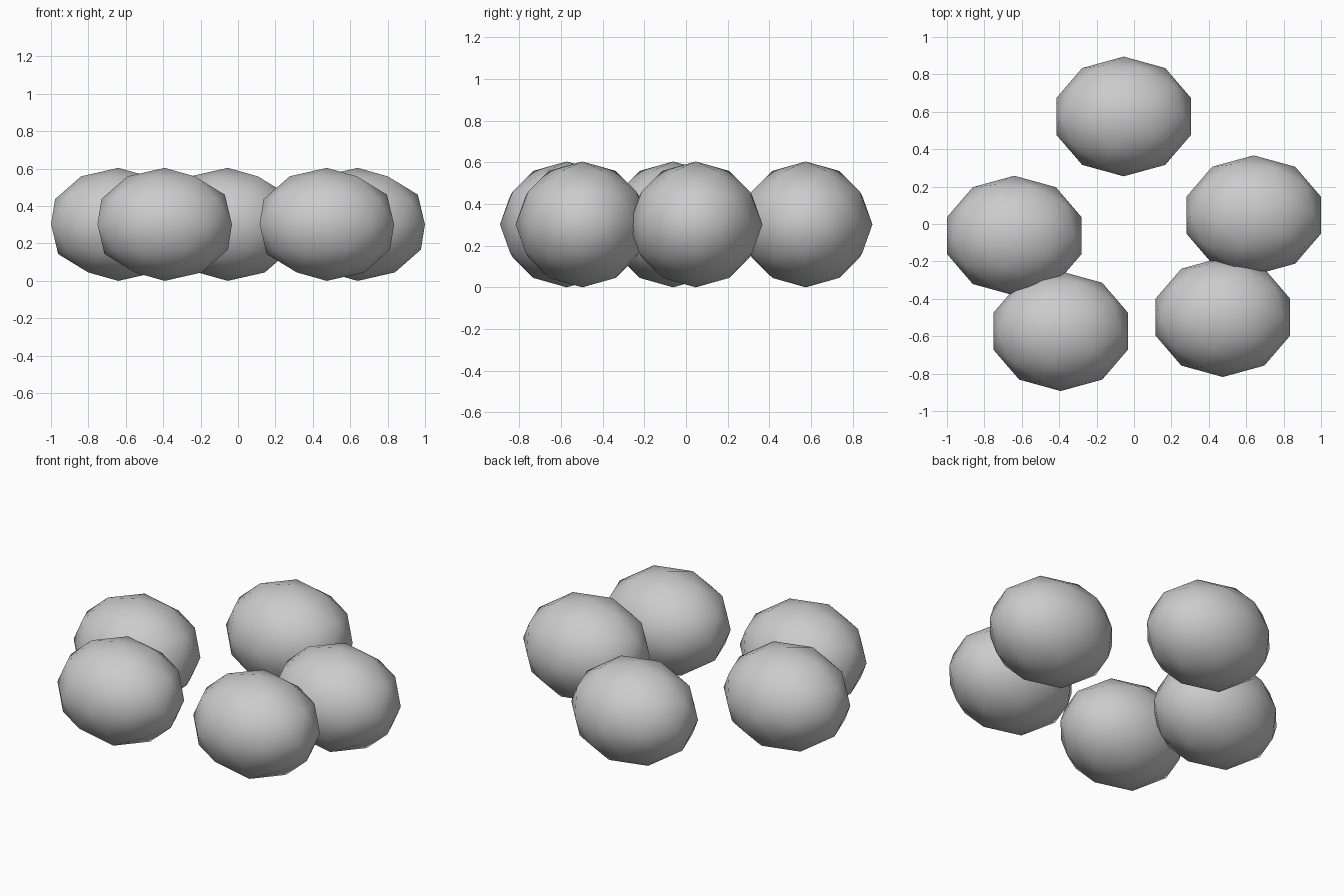
import bpy
import math

cube = bpy.data.objects.get("Cube")
if cube:
    bpy.data.objects.remove(cube, do_unlink=True)

# Plain grey stone
grey = bpy.data.materials.new("stone_grey")
grey.use_nodes = True
color = (0.6, 0.6, 0.6, 1.0)
grey.diffuse_color = color
grey.node_tree.nodes["Principled BSDF"].inputs["Base Color"].default_value = color

RADII = (0.378, 0.32, 0.302)


def add_stone(name, x, y):
    """Flattened low-poly ball resting on the ground."""
    bpy.ops.mesh.primitive_ico_sphere_add(subdivisions=2, radius=1, location=(x, y, RADII[2]))
    stone = bpy.context.object
    stone.name = name
    stone.scale = RADII
    stone.rotation_euler.z = math.pi
    stone.data.materials.append(grey)
    bpy.ops.object.shade_smooth()


# Loose ring of five stones
add_stone("back_stone", -0.055, 0.575)
add_stone("right_stone", -0.64, -0.062)
add_stone("left_stone", 0.64, 0.047)
add_stone("front_right_stone", -0.392, -0.573)
add_stone("front_left_stone", 0.475, -0.498)
